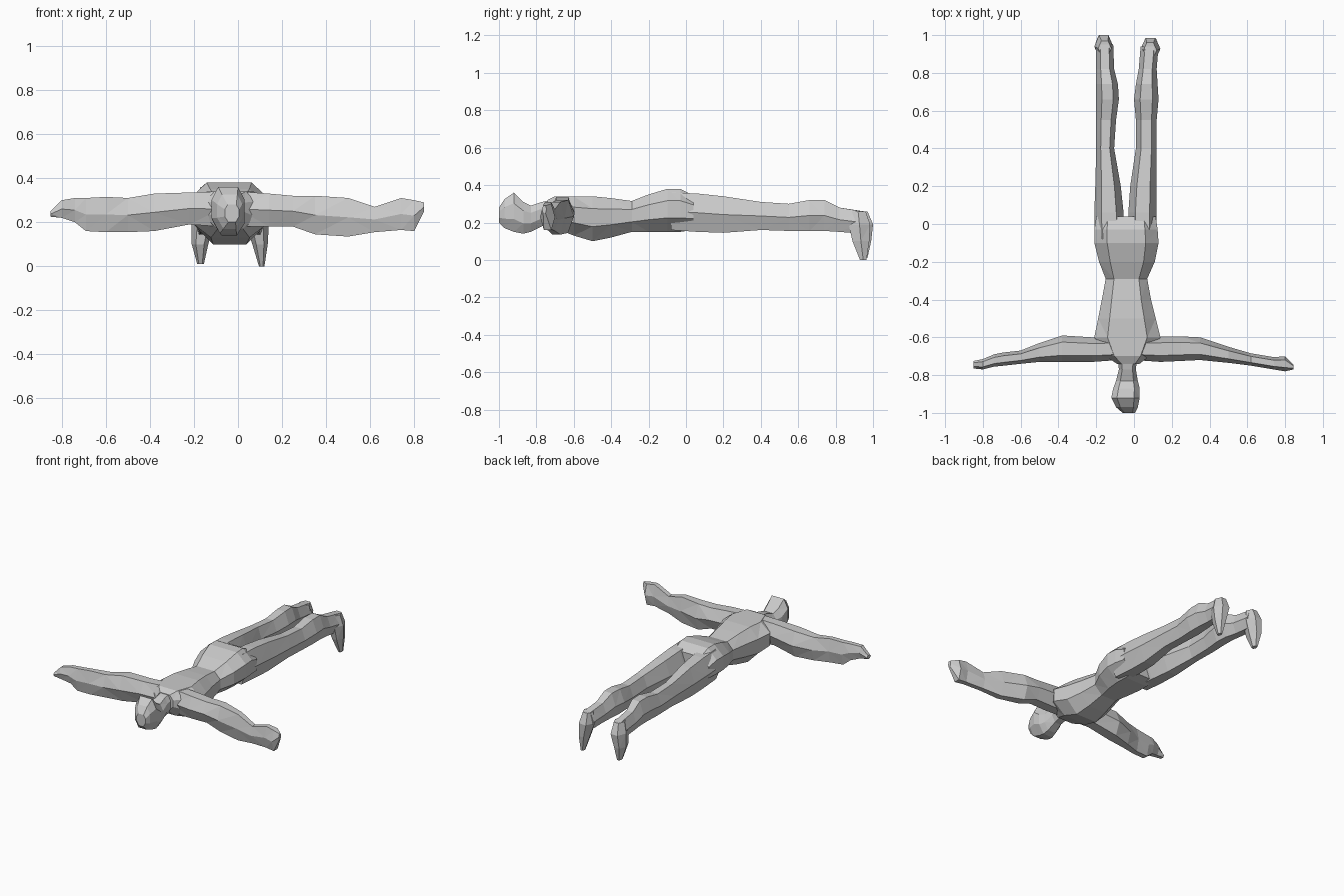
import bpy, bmesh

SIX = [(1, 0), (.5, 1), (-.5, 1), (-1, 0), (-.5, -1), (.5, -1)]
EIGHT = [(1, -.35), (1, .45), (.6, 1), (-.6, 1), (-1, .45), (-1, -.35), (-.5, -1), (.5, -1)]


def loft(name, axis, rows, section=SIX):
    """Each row: position on axis, then min/max of the two other axes (in xyz order)."""
    bm = bmesh.new()
    rings = []
    for t, a0, a1, b0, b1 in rows:
        ring = []
        for u, v in section:
            p = [(a0 + a1) / 2 + u * (a1 - a0) / 2, (b0 + b1) / 2 + v * (b1 - b0) / 2]
            p.insert(axis, t)
            ring.append(bm.verts.new(p))
        rings.append(ring)
    n = len(section)
    for r, s in zip(rings, rings[1:]):
        for i in range(n):
            j = (i + 1) % n
            bm.faces.new((r[i], r[j], s[j], s[i]))
    bm.faces.new(rings[0])
    bm.faces.new(rings[-1])
    bmesh.ops.triangulate(bm, faces=bm.faces[:])
    bmesh.ops.recalc_face_normals(bm, faces=bm.faces[:])
    mesh = bpy.data.meshes.new(name)
    bm.to_mesh(mesh)
    bm.free()
    bpy.context.collection.objects.link(bpy.data.objects.new(name, mesh))


# Torso, from collar to crotch
loft("torso", 1, [
    (-.74, -.09, .03, .21, .32),
    (-.70, -.15, .08, .17, .34),
    (-.60, -.21, .14, .13, .34),
    (-.50, -.19, .115, .10, .34),
    (-.40, -.17, .09, .12, .33),
    (-.29, -.15, .07, .15, .315),
    (-.20, -.185, .11, .15, .35),
    (-.10, -.21, .13, .15, .38),
    (-.03, -.21, .125, .15, .38),
    (.04, -.20, .115, .16, .345)], EIGHT)

# Head and neck, face down
loft("head", 1, [
    (-.68, -.09, .02, .20, .33),
    (-.77, -.08, .01, .18, .31),
    (-.83, -.095, .02, .15, .29),
    (-.87, -.11, .03, .14, .31),
    (-.92, -.12, .03, .15, .36),
    (-.97, -.095, .02, .17, .325),
    (-1.0, -.06, .005, .20, .28)], EIGHT)

# Outstretched arms with hands
loft("right_arm", 0, [
    (.00, -.72, -.60, .18, .34),
    (.14, -.73, -.595, .18, .33),
    (.25, -.725, -.595, .18, .32),
    (.35, -.72, -.60, .145, .32),
    (.50, -.735, -.65, .135, .31),
    (.62, -.75, -.685, .155, .27),
    (.74, -.77, -.705, .165, .31),
    (.80, -.78, -.70, .16, .30),
    (.845, -.77, -.745, .25, .29)])
loft("left_arm", 0, [
    (-.08, -.72, -.60, .18, .34),
    (-.22, -.73, -.60, .19, .335),
    (-.38, -.73, -.59, .16, .33),
    (-.50, -.73, -.63, .155, .31),
    (-.60, -.74, -.67, .155, .315),
    (-.69, -.75, -.68, .16, .31),
    (-.74, -.755, -.69, .20, .31),
    (-.80, -.77, -.715, .22, .30),
    (-.85, -.765, -.725, .225, .25)])

# Legs, from hip to ankle
loft("right_leg", 1, [
    (-.08, -.03, .12, .16, .36),
    (.06, -.03, .12, .15, .355),
    (.20, -.02, .12, .145, .34),
    (.40, .01, .12, .16, .31),
    (.55, .01, .12, .155, .30),
    (.66, 0, .13, .155, .32),
    (.74, .01, .125, .155, .32),
    (.82, .025, .12, .15, .28),
    (.94, .035, .13, .14, .26)])
loft("left_leg", 1, [
    (-.08, -.21, -.05, .16, .36),
    (.06, -.21, -.055, .15, .355),
    (.20, -.205, -.07, .145, .34),
    (.40, -.20, -.105, .16, .31),
    (.55, -.20, -.095, .155, .30),
    (.66, -.20, -.08, .155, .32),
    (.74, -.20, -.085, .155, .32),
    (.82, -.20, -.105, .15, .28),
    (.95, -.20, -.11, .14, .26)])

# Feet, heel up and toes pointing down
loft("right_foot", 2, [
    (.26, .05, .12, .88, .96),
    (.19, .035, .14, .87, .985),
    (.10, .065, .135, .89, .98),
    (0, .095, .12, .93, .965)])
loft("left_foot", 2, [
    (.26, -.19, -.12, .89, .97),
    (.19, -.21, -.11, .88, 1.0),
    (.10, -.21, -.135, .89, .99),
    (.01, -.185, -.155, .93, .97)])
